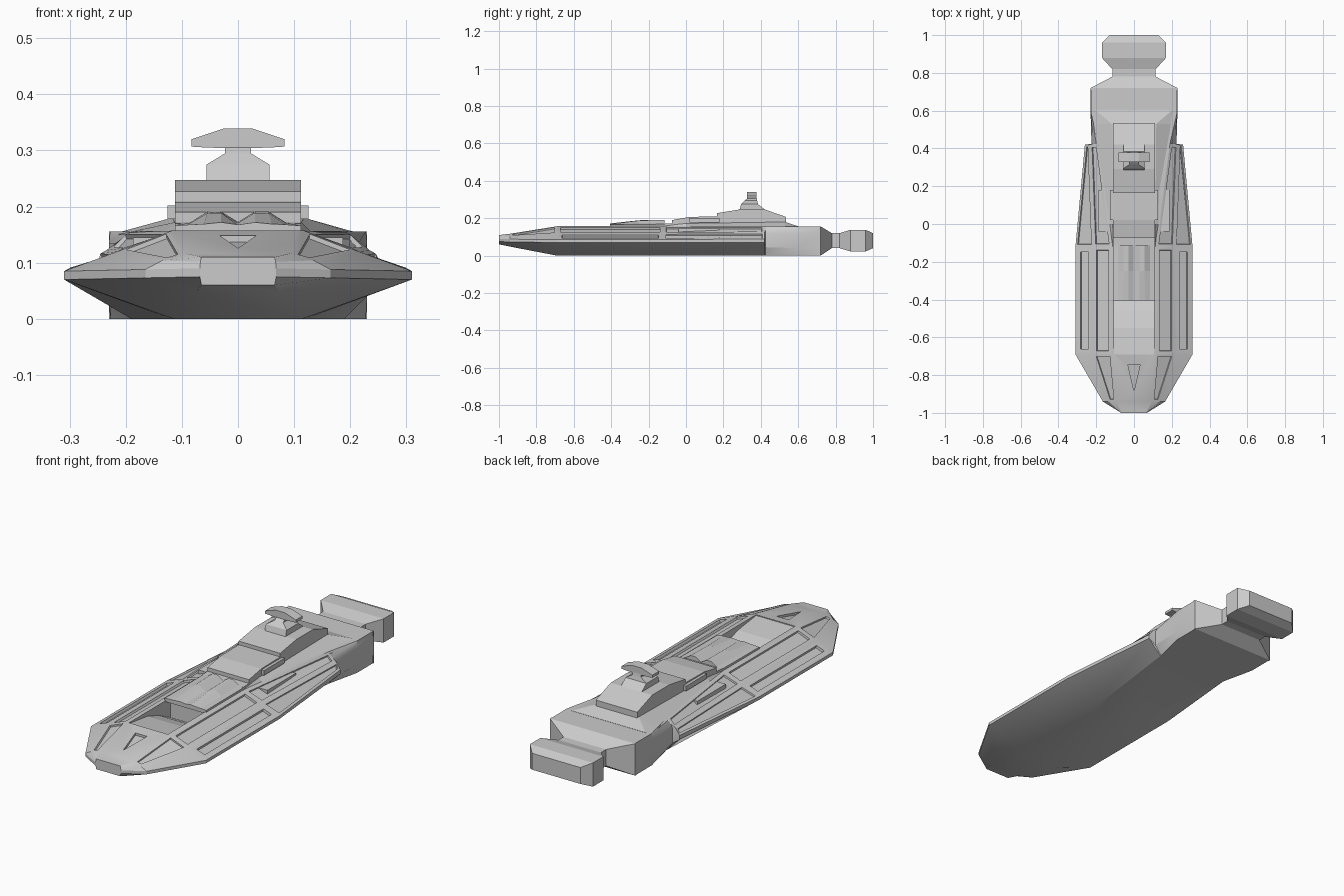
import bpy, bmesh

if "Cube" in bpy.data.objects:
    bpy.data.objects.remove(bpy.data.objects["Cube"])


def finish(name, bm, smooth=False):
    bmesh.ops.recalc_face_normals(bm, faces=bm.faces[:])
    me = bpy.data.meshes.new(name)
    bm.to_mesh(me)
    bm.free()
    ob = bpy.data.objects.new(name, me)
    bpy.context.collection.objects.link(ob)
    if smooth:
        bpy.context.view_layer.objects.active = ob
        ob.select_set(True)
        bpy.ops.object.shade_smooth_by_angle(angle=0.4)
        ob.select_set(False)
    return ob


def loft(name, rings, insets=(), smooth=False):
    """Skin closed rings; insets = (segment, side, margin, depth)."""
    bm = bmesh.new()
    vs = [[bm.verts.new(p) for p in r] for r in rings]
    n = len(rings[0])
    side = {}
    for s in range(len(vs) - 1):
        for k in range(n):
            j = (k + 1) % n
            side[s, k] = bm.faces.new((vs[s][k], vs[s][j], vs[s + 1][j], vs[s + 1][k]))
    bm.faces.new(vs[0])
    bm.faces.new(vs[-1])
    bmesh.ops.recalc_face_normals(bm, faces=bm.faces[:])
    for s, k, margin, depth in insets:
        f = side[s, k]
        bmesh.ops.inset_individual(bm, faces=[f], thickness=margin, use_even_offset=True)
        bmesh.ops.inset_individual(bm, faces=[f], thickness=0.002, depth=-depth)
    return finish(name, bm, smooth)


def section(y, half):
    """Mirror a half profile of (x, z) into a closed ring at y."""
    return [(x, y, z) for x, z in half] + [(-x, y, z) for x, z in reversed(half)]


def side_extrude(name, profile, w):
    return loft(name, [[(x, y, z) for y, z in profile] for x in (-w, w)])


def box(name, x0, x1, y0, y1, z0, z1):
    return loft(name, [[(x0, y0, z), (x1, y0, z), (x1, y1, z), (x0, y1, z)] for z in (z0, z1)])


def cut(target, cutter):
    cutter.hide_render = True
    cutter.display_type = 'WIRE'
    m = target.modifiers.new(cutter.name, 'BOOLEAN')
    m.operation = 'DIFFERENCE'
    m.solver = 'EXACT'
    m.object = cutter


# Main hull with recessed flank panels
hull_sections = [
    (-1.0, [(.065, .06), (.068, .075), (.068, .09), (.067, .102), (.065, .11)]),
    (-.94, [(.075, .048), (.165, .073), (.165, .088), (.135, .104), (.095, .117)]),
    (-.69, [(.115, 0), (.31, .07), (.31, .085), (.215, .12), (.118, .157)]),
    (-.12, [(.12, 0), (.31, .07), (.31, .085), (.215, .12), (.118, .157)]),
    (.42, [(.19, 0), (.26, .07), (.26, .09), (.235, .122), (.19, .156)]),
    (.424, [(.19, 0), (.225, .045), (.225, .115), (.215, .135), (.19, .156)]),
    (.59, [(.228, 0), (.23, .04), (.23, .115), (.23, .135), (.228, .156)]),
    (.72, [(.228, 0), (.23, .04), (.23, .115), (.23, .135), (.228, .156)]),
]
panels = []
for seg, k, margin, depth in [(1, 3, .012, .008), (2, 2, .028, .012), (2, 3, .018, .01),
                              (3, 2, .012, .008), (3, 3, .014, .008)]:
    panels += [(seg, k, margin, depth), (seg, 8 - k, margin, depth)]
hull = loft("hull", [section(y, h) for y, h in hull_sections], panels, True)

# Stern engine: tapered neck and flared drive block
stern = []
for y, w, z0, z1 in [(.71, .23, 0, .156), (.72, .23, 0, .156), (.78, .115, .04, .12),
                     (.82, .115, .04, .12), (.88, .17, .022, .138),
                     (.96, .17, .022, .138), (1.0, .13, .04, .12)]:
    stern.append(section(y, [(w, z0), (w, z1)]))
loft("stern_engine", stern)

# Sloping bay sunk into the fore deck, and the triangular bow hatch
bay = side_extrude("bay_cutter", [(-.69, .153), (-.55, .135), (-.46, .105), (-.37, .06),
                                  (-.37, .2), (-.69, .2)], .105)
hatch = loft("hatch_cutter", [
    [(-.032, -.745, .137), (.032, -.745, .137), (0, -.885, .114)],
    [(-.032, -.745, .2), (.032, -.745, .2), (0, -.885, .2)]])
cut(hull, bay)
cut(hull, hatch)

# Twin-ridged hood over the bay
loft("bay_hood", [
    section(-.405, [(.112, .15), (.112, .166), (.085, .168), (.06, .169), (.03, .172), (.002, .168)]),
    section(-.25, [(.112, .15), (.112, .167), (.085, .171), (.055, .188), (.03, .189), (.002, .172)]),
    section(-.115, [(.112, .15), (.112, .168), (.085, .172), (.055, .191), (.03, .191), (.002, .174)])])

# Spreading aft deck below the superstructure
loft("aft_deck", [
    section(-.12, [(.118, .15), (.11, .16)]),
    section(0, [(.14, .145), (.113, .172)]),
    section(.53, [(.215, .15), (.118, .18)]),
    section(.6, [(.228, .15), (.2, .157)])])

# Stepped superstructure
side_extrude("forward_tier", [(-.12, .15), (-.12, .17), (-.075, .172), (-.075, .19), (.02, .207),
                              (.2, .21), (.2, .15)], .112)
side_extrude("main_tier", [(.165, .17), (.165, .227), (.29, .247), (.42, .247),
                           (.535, .207), (.535, .165)], .112)
for s, label in ((1, "right"), (-1, "left")):
    box("side_pod_" + label, s * .1, s * .126, .02, .18, .178, .202)
    box("shoulder_block_" + label, s * .14, s * .187, -.04, .18, .12, .145)

# Command tower with narrow neck
loft("command_tower", [
    [(-w, y0, z), (w, y0, z), (w, y1, z), (-w, y1, z)]
    for w, y0, y1, z in [(.056, .285, .43, .24), (.056, .295, .385, .275),
                         (.023, .315, .38, .295), (.023, .33, .378, .308)]])

# Wide bridge head
loft("bridge", [section(y, [(.022, .304), (.07, .306), (.083, .307), (.083, .32), (.026, .339)])
                for y in (.327, .378)])
